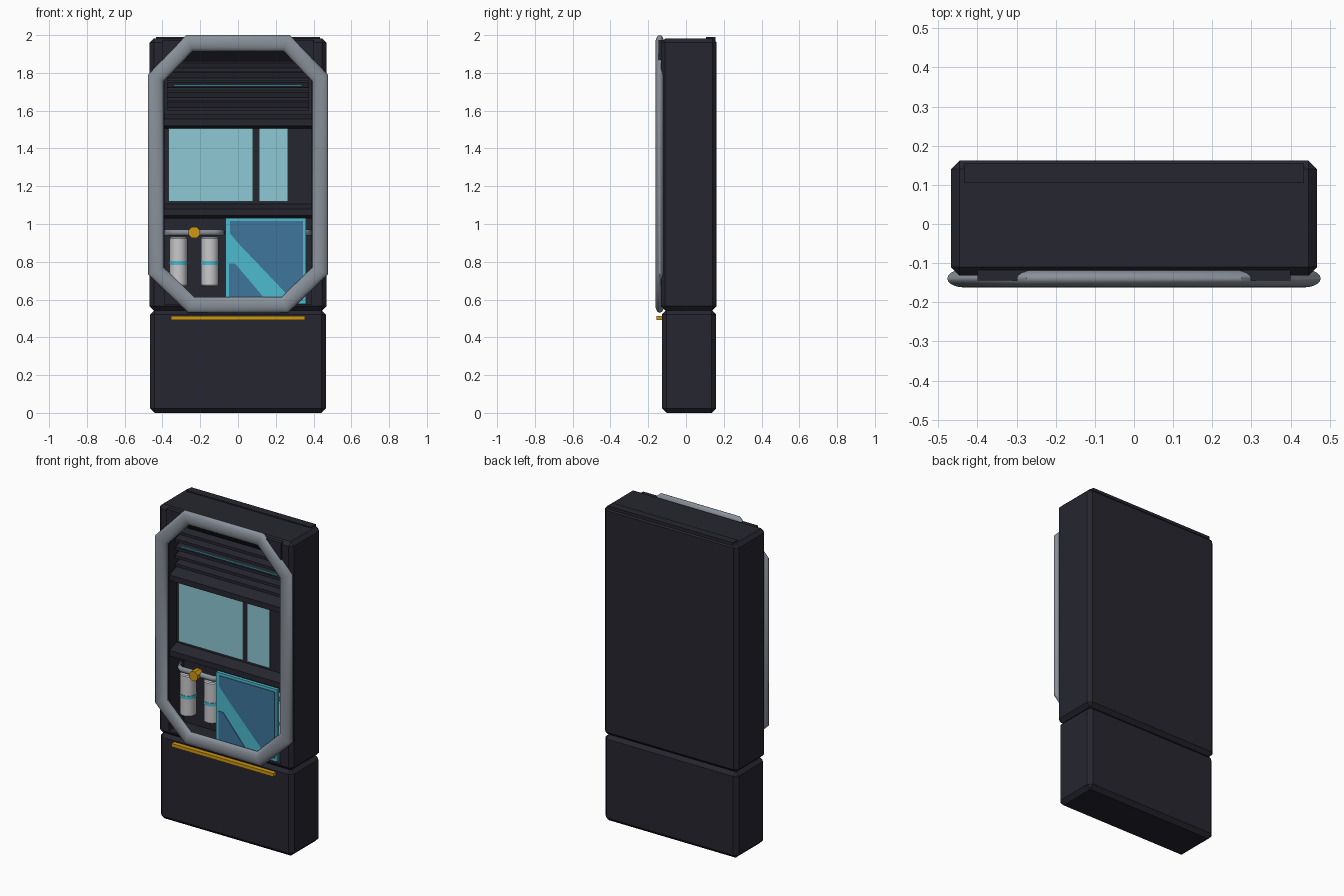
import bpy, bmesh, math
from mathutils import Vector

if "Cube" in bpy.data.objects:
    bpy.data.objects.remove(bpy.data.objects["Cube"])


def mat(name, r, g, b):
    m = bpy.data.materials.new(name)
    m.diffuse_color = (r, g, b, 1)
    m.use_nodes = True
    m.node_tree.nodes["Principled BSDF"].inputs["Base Color"].default_value = m.diffuse_color
    return m


DARK = mat("dark_casing", 0.019, 0.019, 0.029)
GREY = mat("steel_grey", 0.25, 0.28, 0.32)
GLASS = mat("pale_teal_screen", 0.27, 0.58, 0.66)
TEAL = mat("bright_teal", 0.075, 0.50, 0.62)
BLUE = mat("panel_blue", 0.05, 0.18, 0.34)
ORANGE = mat("amber", 0.62, 0.31, 0.006)
WHITE = mat("canister_white", 0.58, 0.58, 0.60)


def finish(bm, name, material, smooth=False):
    bmesh.ops.recalc_face_normals(bm, faces=bm.faces)
    me = bpy.data.meshes.new(name)
    bm.to_mesh(me)
    bm.free()
    ob = bpy.data.objects.new(name, me)
    bpy.context.collection.objects.link(ob)
    me.materials.append(material)
    if smooth:
        bpy.ops.object.select_all(action='DESELECT')
        ob.select_set(True)
        bpy.context.view_layer.objects.active = ob
        bpy.ops.object.shade_smooth_by_angle(angle=math.radians(40))
    return ob


def box_bm(x0, x1, y0, y1, z0, z1, bevel=0):
    bm = bmesh.new()
    bmesh.ops.create_cube(bm, size=1)
    for v in bm.verts:
        v.co = ((x0 + x1) / 2 + v.co.x * (x1 - x0),
                (y0 + y1) / 2 + v.co.y * (y1 - y0),
                (z0 + z1) / 2 + v.co.z * (z1 - z0))
    if bevel:
        bmesh.ops.bevel(bm, geom=bm.edges[:], offset=bevel, segments=1, affect='EDGES')
    return bm


def box(name, material, *dims, bevel=0):
    return finish(box_bm(*dims, bevel), name, material)


def prism(name, material, pts, axis, a, b):
    """Extrude a 2D outline along x (points are y,z) or y (points are x,z)."""
    bm = bmesh.new()
    place = (lambda p, t: (t, p[0], p[1])) if axis == 'x' else (lambda p, t: (p[0], t, p[1]))
    rings = [[bm.verts.new(place(p, t)) for p in pts] for t in (a, b)]
    n = len(pts)
    for i in range(n):
        j = (i + 1) % n
        bm.faces.new((rings[0][i], rings[0][j], rings[1][j], rings[1][i]))
    bm.faces.new(rings[0])
    bm.faces.new(rings[1])
    return finish(bm, name, material)


def cylinder(name, material, x, y, z0, z1, r, bevel=0):
    bm = bmesh.new()
    bmesh.ops.create_cone(bm, cap_ends=True, segments=20, radius1=r, radius2=r, depth=z1 - z0)
    bmesh.ops.translate(bm, verts=bm.verts, vec=(x, y, (z0 + z1) / 2))
    if bevel:
        rim = [e for e in bm.edges if abs(e.verts[0].co.z - e.verts[1].co.z) < 1e-5]
        bmesh.ops.bevel(bm, geom=rim, offset=bevel, segments=1, affect='EDGES')
    return finish(bm, name, material, True)


# Lower cabinet and its amber handle
box("base_cabinet", DARK, -0.465, 0.465, -0.127, 0.16, 0, 0.545, bevel=0.024)
box("base_handle", ORANGE, -0.355, 0.355, -0.155, -0.12, 0.493, 0.514)

# Upper cabinet: bevelled box with the front face opened into a recess
bm = box_bm(-0.468, 0.468, -0.132, 0.162, 0.543, 1.983, 0.022)
front = min(bm.faces, key=lambda f: f.calc_center_median().y)
bmesh.ops.inset_region(bm, faces=[front], thickness=0.03)
for v in front.verts:
    v.co.x = math.copysign(0.39, v.co.x)
    v.co.z = 1.95 if v.co.z > 1.2 else 0.575
res = bmesh.ops.extrude_face_region(bm, geom=[front])
for v in [g for g in res['geom'] if isinstance(g, bmesh.types.BMVert)]:
    v.co.y = 0.02
if front.is_valid:
    bm.faces.remove(front)
finish(bm, "upper_cabinet", DARK)
box("top_rear_strip", DARK, -0.435, 0.435, 0.105, 0.155, 1.97, 1.989)

# Hood behind the top of the ring
prism("hood", DARK, [(-0.145, 1.975), (-0.145, 1.92), (-0.085, 1.86), (0.015, 1.86), (0.015, 1.975)],
      'x', -0.4, 0.4)
for s in (-1, 1):
    prism("corner_bracket", DARK, [(s * 0.4, 1.975), (s * 0.4, 1.82), (s * 0.29, 1.95)],
          'y', -0.145, -0.12)

# Octagonal ring: flattened tube swept with mitred corners
half = [(0.275, 2.0), (0.477, 1.79), (0.477, 0.735), (0.265, 0.53)]
path = [Vector(p) for p in half] + [Vector((-x, z)) for x, z in reversed(half)]
n, seg, rad, depth = len(path), 20, 0.042, 0.023
bm = bmesh.new()
rings = []
for i, p in enumerate(path):
    d1 = (p - path[i - 1]).normalized()
    d2 = (path[(i + 1) % n] - p).normalized()
    n1, n2 = Vector((d1.y, -d1.x)), Vector((d2.y, -d2.x))
    mitre = (n1 + n2) / (1 + n1.dot(n2))
    ring = []
    for k in range(seg):
        a = 2 * math.pi * k / seg
        # inner side of the miter points to the ring centre
        q = p + mitre * (rad * (1 - math.cos(a)))
        ring.append(bm.verts.new((q.x, -0.139 + depth * math.sin(a), q.y)))
    rings.append(ring)
for i in range(n):
    for k in range(seg):
        A, B, l = rings[i], rings[(i + 1) % n], (k + 1) % seg
        bm.faces.new((A[k], A[l], B[l], B[k]))
finish(bm, "front_ring", GREY, True)

# Louvres with a thin light strip
for i in range(5):
    z = 1.60 + i * 0.052
    prism("louvre", DARK, [(-0.09, z), (-0.09, z + 0.018), (0.02, z + 0.045), (0.02, z)],
          'x', -0.375, 0.375)
box("louvre_light", TEAL, -0.34, 0.34, -0.094, -0.086, 1.731, 1.739)

# Two wedge shelves
for z in (1.52, 1.045):
    prism("shelf", DARK, [(-0.125, z), (-0.125, z + 0.035), (-0.06, z + 0.06), (0.02, z + 0.06),
                          (0.02, z - 0.015), (-0.06, z - 0.015)], 'x', -0.389, 0.389)

# Screen backing and the two screens
box("screen_backing", DARK, -0.389, 0.389, -0.058, 0.02, 1.06, 1.54)
for x0, x1 in ((-0.368, 0.08), (0.11, 0.265)):
    box("screen", GLASS, x0, x1, -0.066, -0.057, 1.12, 1.505)

# Canister pairs with a bent feed pipe and amber valve
for cx, knob in ((-0.232, 0), (0.23, 0.09)):
    for dx in (-0.083, 0.083):
        cylinder("canister", WHITE, cx + dx, -0.045, 0.67, 0.93, 0.047, 0.006)
        cylinder("canister_band", TEAL, cx + dx, -0.045, 0.783, 0.803, 0.05)
    bm = bmesh.new()
    last = None
    for dx, y in ((-0.157, -0.02), (-0.145, -0.05), (-0.11, -0.075), (0.11, -0.075),
                  (0.145, -0.05), (0.157, -0.02)):
        ring = [bm.verts.new((cx + dx * (1 + 0.017 * math.cos(a) * (abs(dx) > 0.12)),
                              y + 0.017 * math.cos(a), 0.955 + 0.017 * math.sin(a)))
                for a in [2 * math.pi * k / 10 for k in range(10)]]
        if last:
            for k in range(10):
                bm.faces.new((last[k], last[(k + 1) % 10], ring[(k + 1) % 10], ring[k]))
        else:
            bm.faces.new(ring)
        last = ring
    bm.faces.new(last)
    finish(bm, "feed_pipe", GREY, True)
    valve = [(cx + knob + 0.032 * math.cos(k * math.pi / 4 + math.pi / 8),
              0.955 + 0.032 * math.sin(k * math.pi / 4 + math.pi / 8)) for k in range(8)]
    prism("valve", ORANGE, valve, 'y', -0.115, -0.06)

# Leaning display door: teal slab with two blue fields leaving a diagonal stripe
box("door_slab", TEAL, -0.065, 0.36, -0.125, -0.105, 0.577, 1.032)
box("door_back", GREY, -0.07, 0.352, -0.105, -0.096, 0.58, 1.01)
prism("door_field_upper", BLUE, [(-0.042, 1.015), (-0.042, 0.95), (0.0, 0.90), (0.29, 0.595),
                                 (0.345, 0.595), (0.345, 1.015)], 'y', -0.129, -0.124)
prism("door_field_lower", BLUE, [(-0.047, 0.595), (-0.047, 0.79), (-0.015, 0.79), (0.15, 0.595)],
      'y', -0.129, -0.124)
